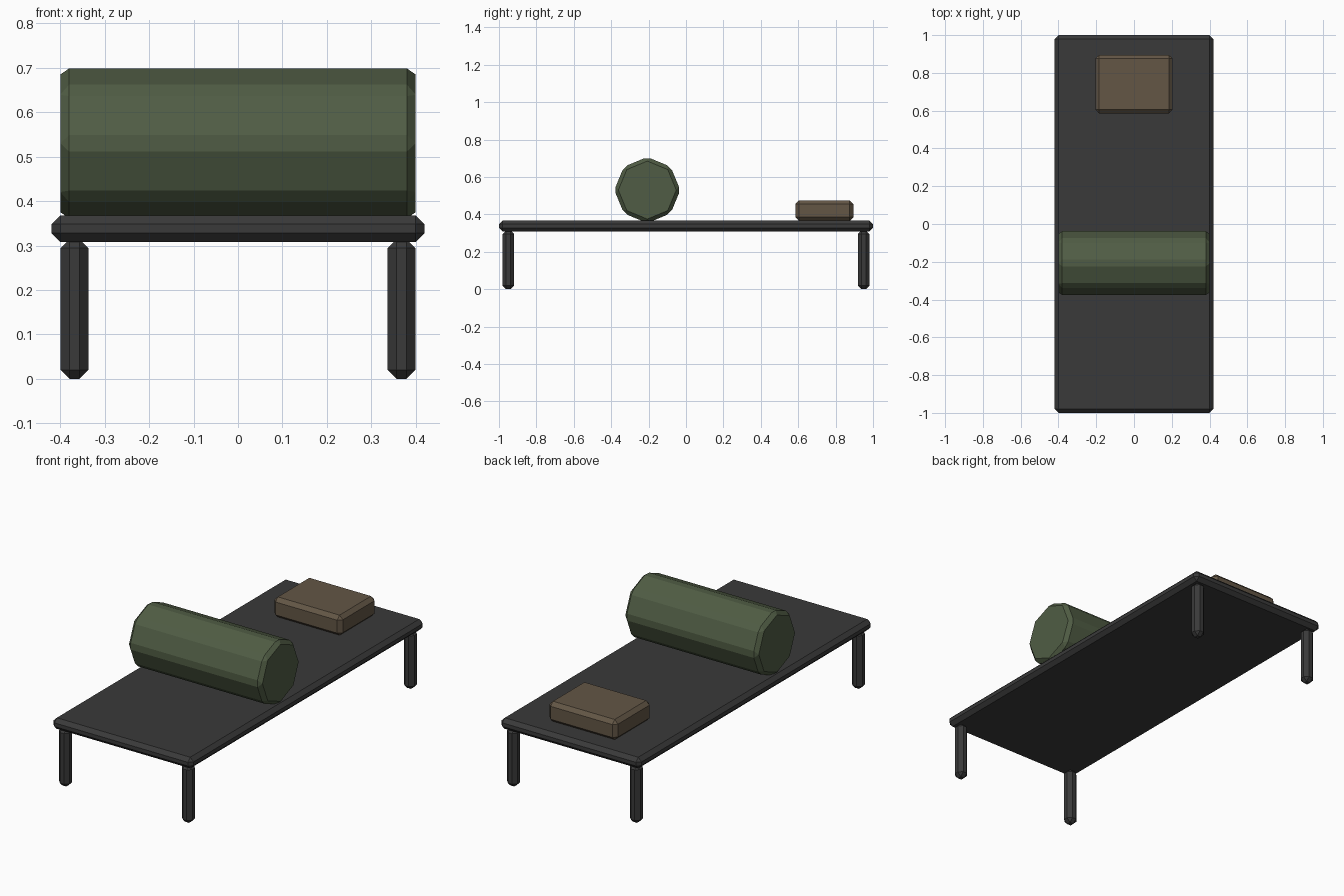
import bpy, math

if "Cube" in bpy.data.objects:
    bpy.data.objects.remove(bpy.data.objects["Cube"])

BEVEL = 0.02


def material(name, color):
    m = bpy.data.materials.new(name)
    m.diffuse_color = (*color, 1)
    m.use_nodes = True
    m.node_tree.nodes["Principled BSDF"].inputs["Base Color"].default_value = m.diffuse_color
    return m


charcoal = material("charcoal", (0.042, 0.042, 0.042))
olive = material("olive_green", (0.080, 0.108, 0.058))
brown = material("dull_brown", (0.125, 0.093, 0.060))


def finish(name, mat):
    """Name the active object, colour it and chamfer its edges."""
    ob = bpy.context.object
    ob.name = name
    ob.data.materials.append(mat)
    bpy.ops.object.transform_apply(location=False, rotation=True, scale=True)
    bev = ob.modifiers.new("chamfer", 'BEVEL')
    bev.width = BEVEL
    bev.segments = 1
    bev.limit_method = 'ANGLE'
    bev.angle_limit = math.radians(30)
    return ob


def box(name, center, size, mat):
    bpy.ops.mesh.primitive_cube_add(size=1, location=center)
    bpy.context.object.scale = size
    return finish(name, mat)


# Flat bed platform
box("platform", (0, 0, 0.338), (0.84, 2.0, 0.06), charcoal)

# Four corner legs
for sx, side in ((-1, "left"), (1, "right")):
    for sy, end in ((-1, "front"), (1, "back")):
        box(f"{end}_{side}_leg", (sx * 0.368, sy * 0.95, 0.157),
            (0.063, 0.063, 0.314), charcoal)

# Small pillow near the back
box("pillow", (0, 0.74, 0.42), (0.41, 0.31, 0.11), brown)

# Rolled blanket lying across the platform: an eight-sided roll
bpy.ops.mesh.primitive_cylinder_add(vertices=8, radius=0.1765, depth=0.8,
                                    location=(0, -0.207, 0.53),
                                    rotation=(0, math.pi / 2, 0))
finish("blanket_roll", olive)
